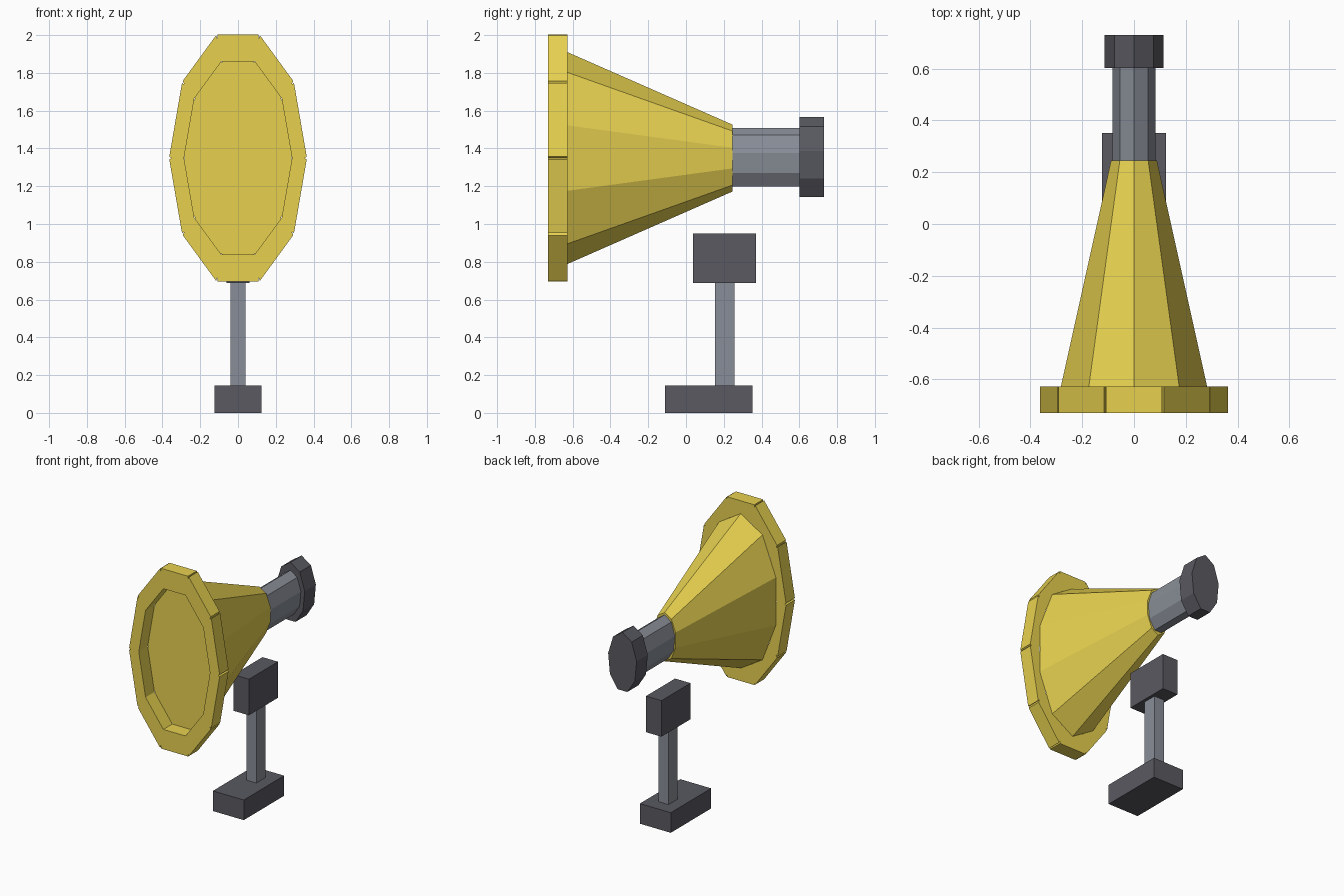
import bpy, bmesh
from math import sin, cos, pi, radians

if "Cube" in bpy.data.objects:
    bpy.data.objects.remove(bpy.data.objects["Cube"])

ZC = 1.349  # height of the horn axis


def material(name, rgb):
    m = bpy.data.materials.new(name)
    m.diffuse_color = (*rgb, 1)
    m.use_nodes = True
    m.node_tree.nodes["Principled BSDF"].inputs["Base Color"].default_value = m.diffuse_color
    return m


YELLOW = material("yellow", (0.80, 0.64, 0.08))
STEEL = material("steel", (0.25, 0.27, 0.31))
DARK = material("dark_grey", (0.10, 0.10, 0.12))


def finish(name, bm, mat):
    bmesh.ops.recalc_face_normals(bm, faces=bm.faces)
    me = bpy.data.meshes.new(name)
    bm.to_mesh(me)
    bm.free()
    me.materials.append(mat)
    ob = bpy.data.objects.new(name, me)
    bpy.context.collection.objects.link(ob)
    return ob


def ring(bm, pts, y):
    return [bm.verts.new((x, y, ZC + z)) for x, z in pts]


def bridge(bm, a, b):
    n = len(a)
    for i in range(n):
        bm.faces.new((a[i], a[(i + 1) % n], b[(i + 1) % n], b[i]))


def ellipse(n, rx, rz, start=90):
    angs = [radians(start) + 2 * pi * i / n for i in range(n)]
    return [(rx * cos(a), rz * sin(a)) for a in angs]


def frustum(name, n, front, back, mat):
    """Closed n-sided frustum along y; front/back = (y, rx, rz)."""
    bm = bmesh.new()
    a = ring(bm, ellipse(n, *front[1:]), front[0])
    b = ring(bm, ellipse(n, *back[1:]), back[0])
    bridge(bm, a, b)
    bm.faces.new(a)
    bm.faces.new(b)
    return finish(name, bm, mat)


def box(name, lo, hi, mat):
    bm = bmesh.new()
    bmesh.ops.create_cube(bm, size=1)
    for v in bm.verts:
        v.co = [(l + h) / 2 + c * (h - l) for c, l, h in zip(v.co, lo, hi)]
    return finish(name, bm, mat)


def rim(n, y0, y1):
    """Ten-sided frame with a small notch at every outer corner."""
    corners = ellipse(n, 0.365, 0.688, 0)
    hole = ellipse(n, 0.286, 0.537, 0)
    bm = bmesh.new()

    def lerp(p, q, t):
        return (p[0] + (q[0] - p[0]) * t, p[1] + (q[1] - p[1]) * t)

    outer, inner = [], []
    for i, c in enumerate(corners):
        prev, nxt = corners[i - 1], corners[(i + 1) % n]
        outer += [lerp(c, prev, 0.018), (c[0] * 0.965, c[1] * 0.965), lerp(c, nxt, 0.018)]
        inner.append(hole[i])
    of, ob = ring(bm, outer, y0), ring(bm, outer, y1)
    hf, hb = ring(bm, inner, y0), ring(bm, inner, y1)
    bridge(bm, of, ob)
    bridge(bm, hf, hb)
    for o, h in ((of, hf), (ob, hb)):
        for i in range(n):
            j = (i + 1) % n
            bm.faces.new((o[3 * i + 1], o[3 * i + 2], o[3 * j], o[3 * j + 1], h[j], h[i]))
    return finish("horn_rim", bm, YELLOW)


# Horn: notched rim, cone, neck and end cap
rim(10, -0.73, -0.628)
frustum("horn_cone", 10, (-0.628, 0.297, 0.561), (0.246, 0.093, 0.177), YELLOW)
frustum("horn_neck", 9, (0.24, 0.085, 0.16), (0.605, 0.085, 0.16), STEEL)
frustum("horn_end_cap", 9, (0.602, 0.116, 0.218), (0.73, 0.116, 0.218), DARK)

# Stand: base, post and head block
box("stand_base", (-0.124, -0.111, 0), (0.124, 0.352, 0.146), DARK)
box("stand_post", (-0.04, 0.153, 0.146), (0.04, 0.257, 0.69), STEEL)
box("stand_head", (-0.062, 0.037, 0.688), (0.062, 0.37, 0.95), DARK)
